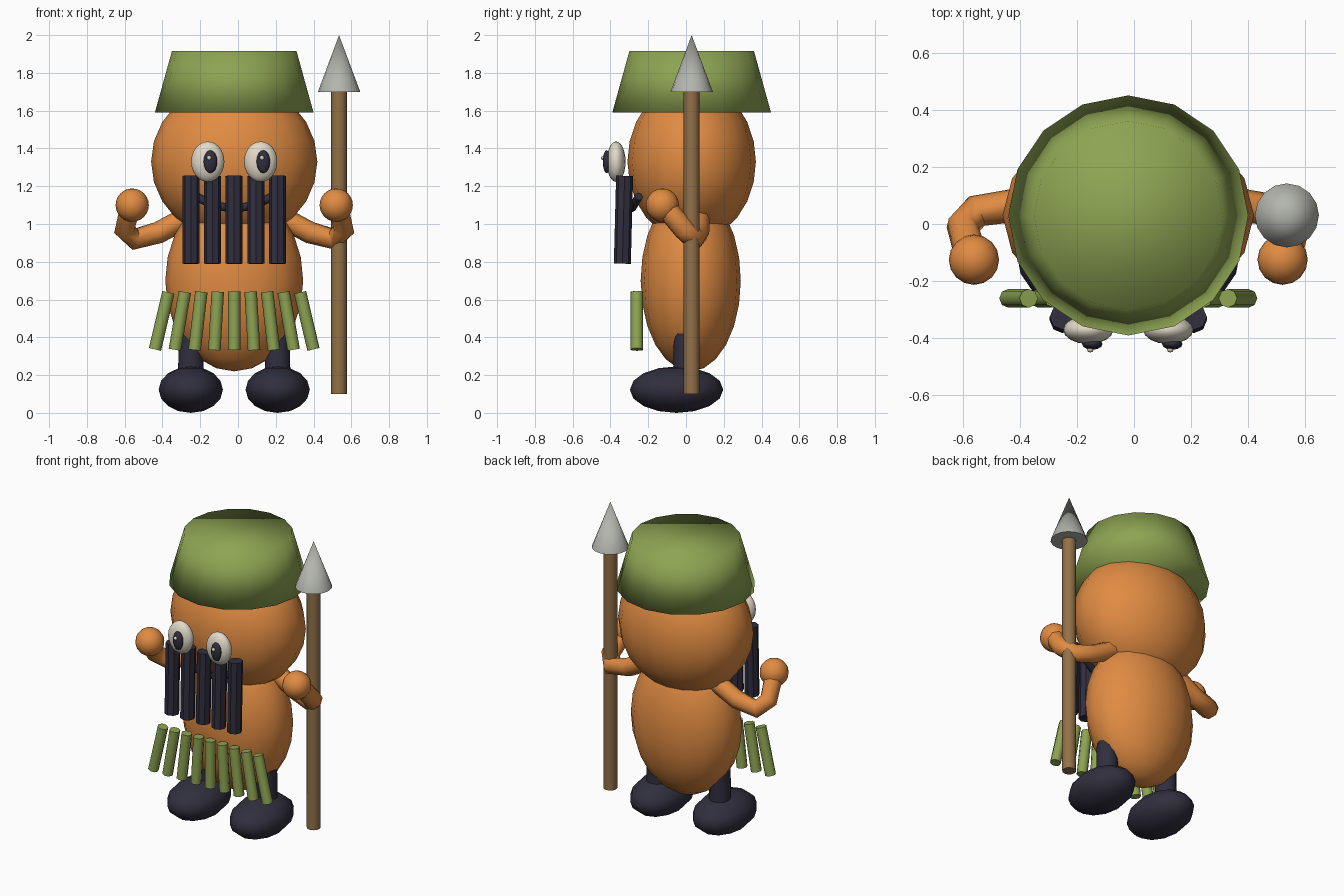
import bpy
import math
from mathutils import Vector

if "Cube" in bpy.data.objects:
    bpy.data.objects.remove(bpy.data.objects["Cube"])

CX = -0.02  # symmetry plane of the figure


def material(name, rgb):
    m = bpy.data.materials.new(name)
    m.diffuse_color = (*rgb, 1.0)
    m.use_nodes = True
    m.node_tree.nodes["Principled BSDF"].inputs["Base Color"].default_value = m.diffuse_color
    return m


ORANGE = material("orange skin", (0.75, 0.26, 0.055))
GREEN = material("leaf green", (0.27, 0.37, 0.085))
DARK = material("dark navy", (0.03, 0.028, 0.048))
WOOD = material("brown wood", (0.29, 0.165, 0.065))
METAL = material("grey metal", (0.45, 0.46, 0.42))
WHITE = material("eye white", (0.76, 0.70, 0.58))


def finish(name, mat, angle=None):
    ob = bpy.context.object
    ob.name = name
    ob.data.materials.append(mat)
    if angle is None:
        bpy.ops.object.shade_smooth()
    else:
        bpy.ops.object.shade_smooth_by_angle(angle=math.radians(angle))
    return ob


def ball(name, mat, loc, size, seg=16, rings=12):
    bpy.ops.mesh.primitive_uv_sphere_add(segments=seg, ring_count=rings, radius=1, location=loc)
    bpy.context.object.scale = size
    bpy.ops.object.transform_apply(location=False, rotation=False, scale=True)
    return finish(name, mat)


def rod(name, mat, a, b, r1, r2, sides, angle=50):
    """Cylinder or cone running from point a to point b."""
    a, b = Vector(a), Vector(b)
    bpy.ops.mesh.primitive_cone_add(vertices=sides, radius1=r1, radius2=r2,
                                    depth=(b - a).length, location=(a + b) / 2)
    bpy.context.object.rotation_euler = Vector((0, 0, 1)).rotation_difference(b - a).to_euler()
    return finish(name, mat, angle)


def tube(name, mat, pts, radius):
    cu = bpy.data.curves.new(name, 'CURVE')
    cu.dimensions = '3D'
    cu.bevel_depth = radius
    cu.bevel_resolution = 2
    cu.use_fill_caps = True
    sp = cu.splines.new('POLY')
    sp.points.add(len(pts) - 1)
    for p, co in zip(sp.points, pts):
        p.co = (*co, 1)
    ob = bpy.data.objects.new(name, cu)
    bpy.context.collection.objects.link(ob)
    bpy.ops.object.select_all(action='DESELECT')
    ob.select_set(True)
    bpy.context.view_layer.objects.active = ob
    bpy.ops.object.convert(target='MESH')
    return finish(name, mat, 60)


# Body, head and hat
ball("body", ORANGE, (CX, 0.025, 0.70), (0.365, 0.265, 0.48))
ball("head", ORANGE, (CX, 0.03, 1.33), (0.44, 0.34, 0.42))
rod("hat", GREEN, (CX, 0.03, 1.59), (CX, 0.03, 1.915), 0.42, 0.33, 16, None)

# Paired parts
for s, side in ((-1, "left"), (1, "right")):
    # Eyes
    ex = CX + s * 0.14
    ball(side + "_eye", WHITE, (ex, -0.37, 1.33), (0.088, 0.05, 0.107))
    ball(side + "_pupil", DARK, (ex + 0.014, -0.42, 1.33), (0.036, 0.02, 0.061), 12, 8)
    ball(side + "_eye_glint", WHITE, (ex + 0.007, -0.438, 1.35), (0.012, 0.012, 0.012), 8, 6)
    # Arms and hands
    path = [(0.26, 0.07, 1.03), (0.40, 0.065, 0.955), (0.53, 0.045, 0.92),
            (0.58, -0.01, 0.97), (0.55, -0.11, 1.09)]
    tube(side + "_arm", ORANGE, [(CX + s * x, y, z) for x, y, z in path], 0.058)
    ball(side + "_hand", ORANGE, (CX + s * 0.54, -0.125, 1.10), (0.088, 0.088, 0.088))
    # Legs and feet
    lx = CX + s * 0.23
    rod(side + "_leg", DARK, (lx, 0, 0.15), (lx, 0, 0.42), 0.068, 0.064, 12)
    ball(side + "_foot", DARK, (lx, -0.05, 0.123), (0.17, 0.247, 0.123), 12, 8)

# Smiling mouth
smile = []
for i in range(11):
    t = i / 5 - 1
    smile.append((CX + 0.2 * t, -0.285 + 0.035 * t * t, 1.085 + 0.06 * t * t))
tube("mouth", DARK, smile, 0.022)

# Hanging bars in front of the face
for i in range(-2, 3):
    x = CX + i * 0.115
    rod("front_bar", DARK, (x, -0.337, 0.79), (x, -0.325, 1.255), 0.045, 0.045, 8, 30)

# Fanned skirt strips
for i in range(-4, 5):
    a = math.radians(3.3 * i)
    x, z = CX + i * 0.096, 0.487
    dx, dz = 0.155 * math.sin(a), 0.155 * math.cos(a)
    rod("skirt_strip", GREEN, (x + dx, -0.26, z - dz), (x - dx, -0.26, z + dz), 0.033, 0.033, 8)

# Spear
rod("spear_shaft", WOOD, (0.535, 0.03, 0.10), (0.535, 0.03, 1.71), 0.042, 0.042, 12)
rod("spear_tip", METAL, (0.535, 0.03, 1.70), (0.535, 0.03, 2.0), 0.112, 0.0, 16)
